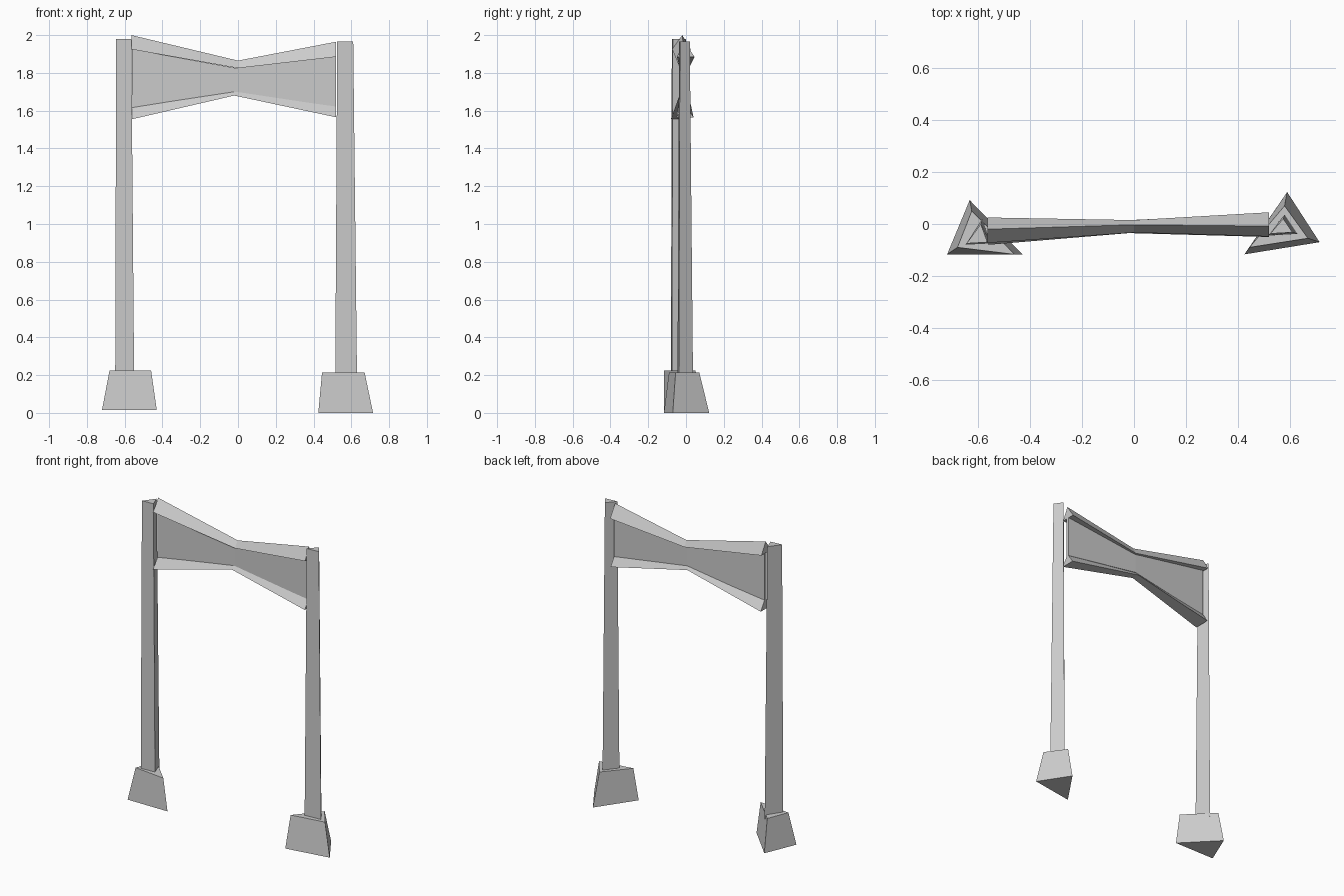
import bpy
import bmesh

cube = bpy.data.objects.get("Cube")
if cube:
    bpy.data.objects.remove(cube, do_unlink=True)

grey = bpy.data.materials.new("stone_grey")
grey.use_nodes = True
colour = (0.6, 0.6, 0.6, 1)
grey.diffuse_color = colour
grey.node_tree.nodes["Principled BSDF"].inputs["Base Color"].default_value = colour


def loft(name, sections):
    """Join matching cross-sections into a closed, flat-shaded solid."""
    bm = bmesh.new()
    rings = [[bm.verts.new(p) for p in ring] for ring in sections]
    for a, b in zip(rings, rings[1:]):
        for i in range(len(a)):
            j = (i + 1) % len(a)
            bm.faces.new((a[i], a[j], b[j], b[i]))
    bm.faces.new(rings[0][::-1])
    bm.faces.new(rings[-1])
    bmesh.ops.recalc_face_normals(bm, faces=bm.faces[:])
    mesh = bpy.data.meshes.new(name)
    bm.to_mesh(mesh)
    bm.free()
    mesh.materials.append(grey)
    obj = bpy.data.objects.new(name, mesh)
    bpy.context.collection.objects.link(obj)
    return obj


def column(name, low, z_low, high, z_high):
    """Tapered three-sided solid between two plan triangles."""
    loft(name, [[(x, y, z_low) for x, y in low],
                [(x, y, z_high) for x, y in high]])


def ridge(name, stations):
    """Roof-shaped strip; station = x, ridge y, ridge z, front y, back y, eave z."""
    loft(name, [[(x, ry, rz), (x, front, ez), (x, back, ez)]
                for x, ry, rz, front, back, ez in stations])


# Feet
column("right_foot",
       [(-0.72, -0.117), (-0.43, -0.117), (-0.633, 0.092)], 0.015,
       [(-0.68, -0.09), (-0.46, -0.117), (-0.625, 0.05)], 0.225)
column("left_foot",
       [(0.425, -0.117), (0.715, -0.07), (0.59, 0.123)], 0.0,
       [(0.445, -0.09), (0.67, -0.055), (0.58, 0.07)], 0.215)

# Posts
column("right_post",
       [(-0.65, -0.08), (-0.55, -0.075), (-0.585, 0.02)], 0.2,
       [(-0.645, -0.075), (-0.565, -0.07), (-0.59, 0.0)], 1.98)
column("left_post",
       [(0.515, -0.045), (0.63, -0.038), (0.58, 0.037)], 0.19,
       [(0.525, -0.037), (0.61, -0.032), (0.575, 0.02)], 1.965)

# Waisted panel between the posts: x, y, bottom z, top z
half = 0.01
loft("cross_panel", [
    [(x, y - half, low), (x, y + half, low), (x, y + half, top), (x, y - half, top)]
    for x, y, low, top in [(-0.56, -0.025, 1.61, 1.925),
                           (-0.01, -0.008, 1.70, 1.825),
                           (0.52, -0.006, 1.62, 1.885)]])

# Ridged rails along the panel edges
ridge("upper_rail", [(-0.565, -0.02, 2.0, -0.073, 0.025, 1.925),
                     (0.0, -0.003, 1.865, -0.033, 0.015, 1.825),
                     (0.52, -0.008, 1.965, -0.048, 0.045, 1.885)])
ridge("lower_rail", [(-0.56, -0.025, 1.63, -0.08, 0.025, 1.555),
                     (-0.02, -0.01, 1.71, -0.035, 0.015, 1.68),
                     (0.52, -0.008, 1.635, -0.05, 0.04, 1.565)])
